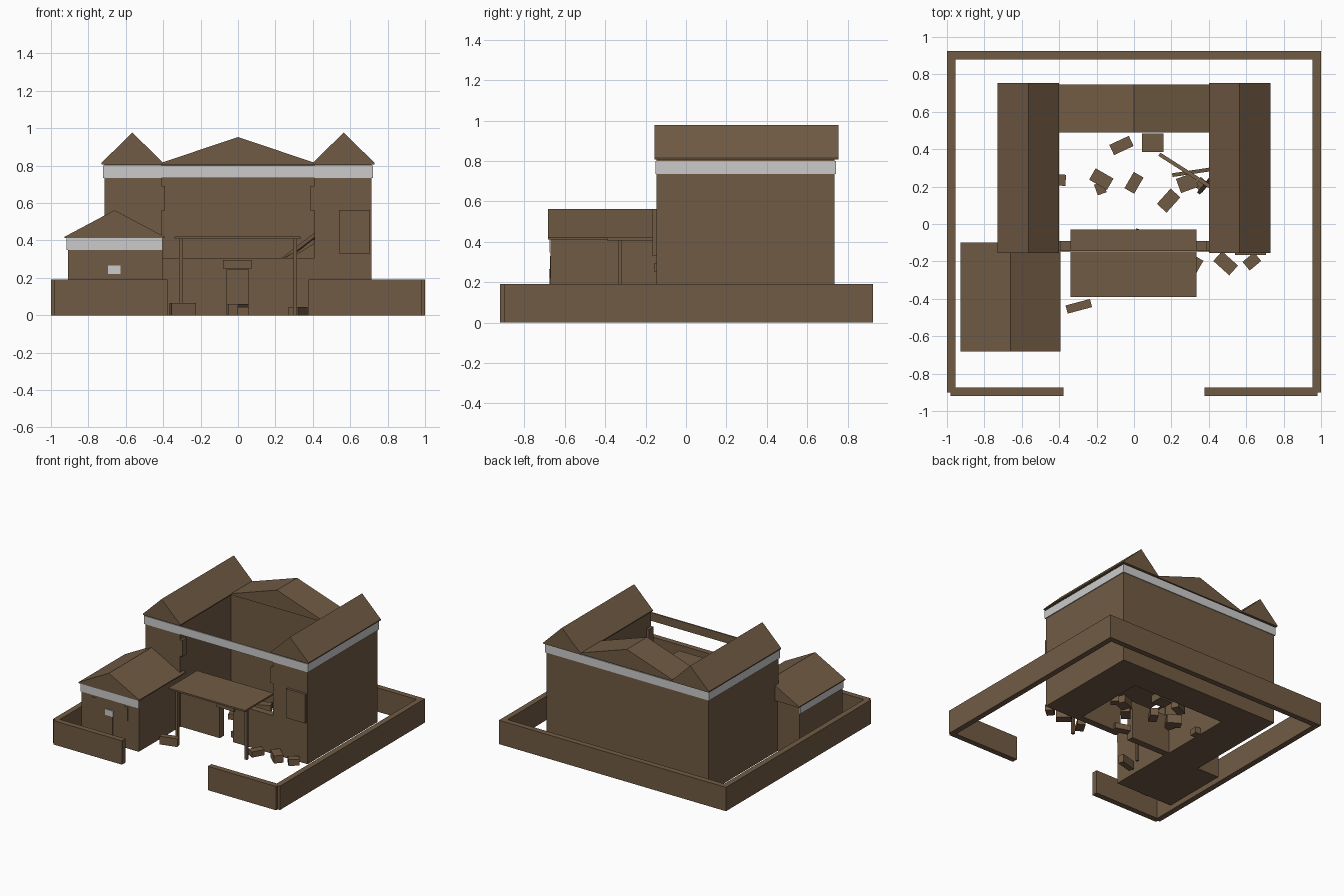
import bpy, math
from mathutils import Vector, Matrix

def material(name, rgb):
    m = bpy.data.materials.new(name)
    m.diffuse_color = (*rgb, 1)
    return m

BROWN = material("mud_brown", (0.165, 0.105, 0.058))
GREY = material("pale_grey", (0.60, 0.60, 0.60))

def mesh(name, verts, faces, mat=BROWN):
    me = bpy.data.meshes.new(name)
    me.from_pydata(verts, [], faces)
    me.materials.append(mat)
    ob = bpy.data.objects.new(name, me)
    bpy.context.collection.objects.link(ob)
    return ob

def extrude(name, profile, y0, y1, mat=BROWN):
    """Extrude an (x, z) outline, counter-clockwise seen from the front, along y."""
    n = len(profile)
    v = [(x, y0, z) for x, z in profile] + [(x, y1, z) for x, z in profile]
    f = [tuple(range(n)), tuple(range(2 * n - 1, n - 1, -1))]
    f += [(i, i + n, (i + 1) % n + n, (i + 1) % n) for i in range(n)]
    return mesh(name, v, f, mat)

def box(name, x0, x1, y0, y1, z0, z1, mat=BROWN):
    return extrude(name, [(x0, z0), (x1, z0), (x1, z1), (x0, z1)], y0, y1, mat)

def gable(name, x0, x1, y0, y1, eave, ridge, lip=0.0):
    xm = (x0 + x1) / 2
    return extrude(name, [(x0, eave - lip), (x1, eave - lip), (x1, eave),
                          (xm, ridge), (x0, eave)] if lip else
                   [(x0, eave), (x1, eave), (xm, ridge)], y0, y1)

def timber(name, a, b, w):
    a, b = Vector(a), Vector(b)
    h = (b - a).length / 2
    ob = box(name, -w / 2, w / 2, -w / 2, w / 2, -h, h)
    ob.matrix_world = Matrix.Translation((a + b) / 2) @ (b - a).to_track_quat('Z', 'Y').to_matrix().to_4x4()

# Compound wall with a gate gap in front
box("compound_wall_back", -1, 1, 0.88, 0.925, 0, 0.19)
for s, side in ((-1, "left"), (1, "right")):
    xs = sorted((s * 1.0, s * 0.955))
    box("compound_wall_" + side, *xs, -0.90, 0.88, 0, 0.19)
    xs = sorted((s * 0.98, s * 0.378))
    box("compound_wall_front_" + side, *xs, -0.92, -0.875, 0, 0.19)

# Main house: U-shaped body
u_plan = [(-0.715, -0.145), (-0.41, -0.145), (-0.41, 0.5), (0.41, 0.5),
          (0.41, -0.145), (0.715, -0.145), (0.715, 0.735), (-0.715, 0.735)]
n = len(u_plan)
mesh("house_body", [(x, y, z) for z in (0, 0.815) for x, y in u_plan],
     [tuple(range(n - 1, -1, -1)), tuple(range(n, 2 * n))] +
     [(i, (i + 1) % n, (i + 1) % n + n, i + n) for i in range(n)])

# Pale band under the eaves, on the outside only
BZ = (0.735, 0.80)
box("band_front", -0.722, 0.722, -0.150, -0.144, *BZ, GREY)
box("band_back", -0.722, 0.722, 0.734, 0.741, *BZ, GREY)
box("band_left", -0.722, -0.714, -0.145, 0.735, *BZ, GREY)
box("band_right", 0.714, 0.722, -0.145, 0.735, *BZ, GREY)
box("front_beam", -0.41, 0.41, -0.144, -0.138, *BZ)

# House roofs
gable("roof_left_wing", -0.73, -0.40, -0.155, 0.755, 0.815, 0.977, 0.008)
gable("roof_right_wing", 0.40, 0.73, -0.155, 0.755, 0.815, 0.977, 0.008)
gable("roof_back_wing", -0.41, 0.41, 0.49, 0.745, 0.815, 0.953, 0.008)

# Ruined front wall with doorway
extrude("front_wall", [(-0.41, 0), (-0.06, 0), (-0.06, 0.245), (0.055, 0.245),
                       (0.055, 0), (0.41, 0), (0.41, 0.305), (-0.41, 0.305)], -0.144, -0.09)
box("door_lintel", -0.08, 0.075, -0.157, -0.09, 0.25, 0.296)
box("broken_wall_left", -0.41, -0.39, -0.144, -0.09, 0.56, 0.69)
box("broken_wall_right", 0.387, 0.41, -0.144, -0.09, 0.56, 0.69)
box("wing_shutter", 0.54, 0.707, -0.165, -0.14, 0.33, 0.562)

# Porch canopy
box("porch_roof", -0.34, 0.335, -0.39, -0.03, 0.407, 0.42)
for x in (-0.305, 0.305):
    box("porch_post", x - 0.01, x + 0.01, -0.337, -0.317, 0, 0.41)

# Side annex
box("annex_body", -0.91, -0.405, -0.67, -0.13, 0, 0.418)
gable("annex_roof", -0.927, -0.393, -0.682, -0.10, 0.42, 0.562, 0.008)
AZ = (0.348, 0.412)
box("annex_band_front", -0.916, -0.405, -0.676, -0.669, *AZ, GREY)
box("annex_band_left", -0.916, -0.909, -0.67, -0.13, *AZ, GREY)
box("annex_door", -0.69, -0.633, -0.675, -0.669, 0, 0.22)
box("annex_door_sign", -0.695, -0.628, -0.678, -0.669, 0.22, 0.266, GREY)
for x in (-0.80, -0.515):
    box("annex_window", x - 0.015, x + 0.015, -0.674, -0.669, 0.22, 0.33)

# Fallen timbers in the courtyard
timber("timber_long", (0.14, 0.37, 0.22), (0.415, 0.195, 0.43), 0.02)
timber("timber_mid", (0.21, 0.262, 0.27), (0.415, 0.293, 0.40), 0.02)
timber("timber_short", (0.35, 0.17, 0.06), (0.42, 0.255, 0.25), 0.02)

# Rubble blocks: x, y, length, width, height, turn
rubble = [(-0.067, 0.42, 0.115, 0.06, 0.06, 25), (0.1, 0.435, 0.115, 0.1, 0.06, 0),
          (-0.175, 0.24, 0.11, 0.07, 0.07, -30), (-0.18, 0.19, 0.05, 0.06, 0.045, 20),
          (0, 0.22, 0.06, 0.1, 0.06, -30), (0.185, 0.125, 0.11, 0.07, 0.06, 48),
          (0.285, 0.22, 0.1, 0.08, 0.06, 20), (0.36, 0.21, 0.06, 0.06, 0.05, 50),
          (-0.39, 0.235, 0.05, 0.06, 0.05, -5), (0.06, -0.07, 0.12, 0.06, 0.045, -18),
          (0.32, -0.225, 0.1, 0.06, 0.045, 60), (0.49, -0.21, 0.115, 0.07, 0.06, -42),
          (0.63, -0.2, 0.08, 0.06, 0.05, 40), (-0.295, -0.44, 0.135, 0.045, 0.065, 15)]
for x, y, l, w, h, turn in rubble:
    ob = box("rubble_block", -l / 2, l / 2, -w / 2, w / 2, 0, h)
    ob.location = (x, y, 0)
    ob.rotation_euler.z = math.radians(turn)
